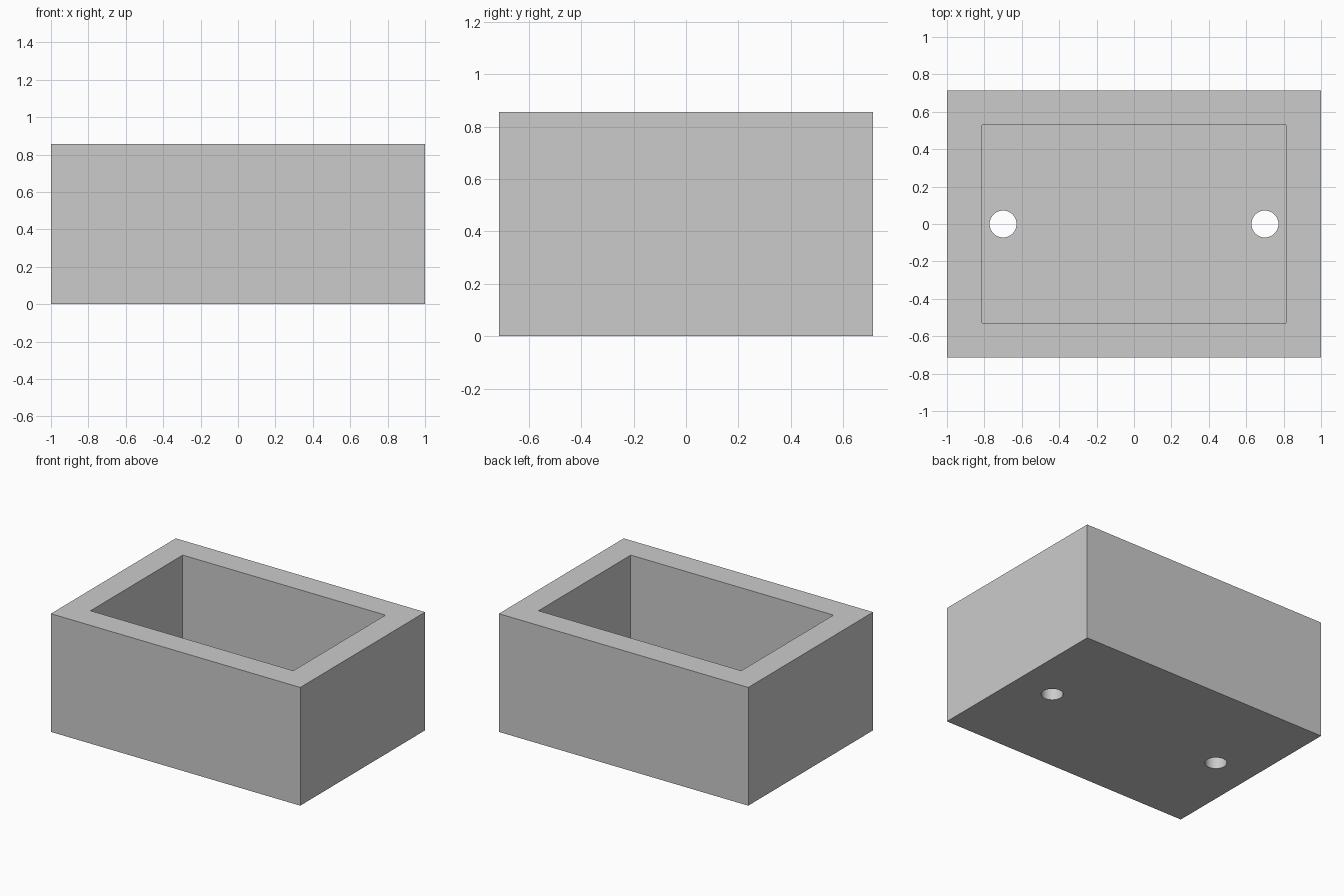
import bpy
import bmesh
from mathutils import Matrix

cube = bpy.data.objects.get("Cube")
if cube:
    bpy.data.objects.remove(cube, do_unlink=True)

LENGTH, WIDTH, HEIGHT = 2.0, 1.43, 0.857
WALL, FLOOR = 0.187, 0.143
HOLE_X, HOLE_RADIUS = 0.70, 0.072

grey = bpy.data.materials.new("light_grey")
grey.use_nodes = True
colour = (0.6, 0.6, 0.6, 1)
grey.diffuse_color = colour
grey.node_tree.nodes["Principled BSDF"].inputs["Base Color"].default_value = colour


def add_object(name, bm):
    mesh = bpy.data.meshes.new(name)
    bm.to_mesh(mesh)
    bm.free()
    mesh.materials.append(grey)
    obj = bpy.data.objects.new(name, mesh)
    bpy.context.collection.objects.link(obj)
    return obj


def block(name, length, width, bottom, top):
    bm = bmesh.new()
    place = Matrix.Translation((0, 0, (bottom + top) / 2))
    size = Matrix.Diagonal((length, width, top - bottom, 1))
    bmesh.ops.create_cube(bm, size=1, matrix=place @ size)
    return add_object(name, bm)


def drill(name, x):
    bm = bmesh.new()
    bmesh.ops.create_cone(bm, cap_ends=True, segments=48, radius1=HOLE_RADIUS,
                          radius2=HOLE_RADIUS, depth=1,
                          matrix=Matrix.Translation((x, 0, 0)))
    return add_object(name, bm)


# Solid box, hollowed from above and drilled through the floor
box = block("open_box", LENGTH, WIDTH, 0, HEIGHT)
cutters = [
    block("cavity_cutter", LENGTH - 2 * WALL, WIDTH - 2 * WALL, FLOOR, HEIGHT + 0.2),
    drill("left_hole_cutter", HOLE_X),
    drill("right_hole_cutter", -HOLE_X),
]
for cutter in cutters:
    cut = box.modifiers.new(cutter.name, "BOOLEAN")
    cut.operation = "DIFFERENCE"
    cut.solver = "EXACT"
    cut.object = cutter

# Apply the cuts, then remove the cutters
bpy.ops.object.select_all(action="DESELECT")
box.select_set(True)
bpy.context.view_layer.objects.active = box
for cutter in cutters:
    bpy.ops.object.modifier_apply(modifier=cutter.name)
    bpy.data.objects.remove(cutter, do_unlink=True)

# Smooth hole walls, sharp box edges
bpy.ops.object.shade_smooth_by_angle()
